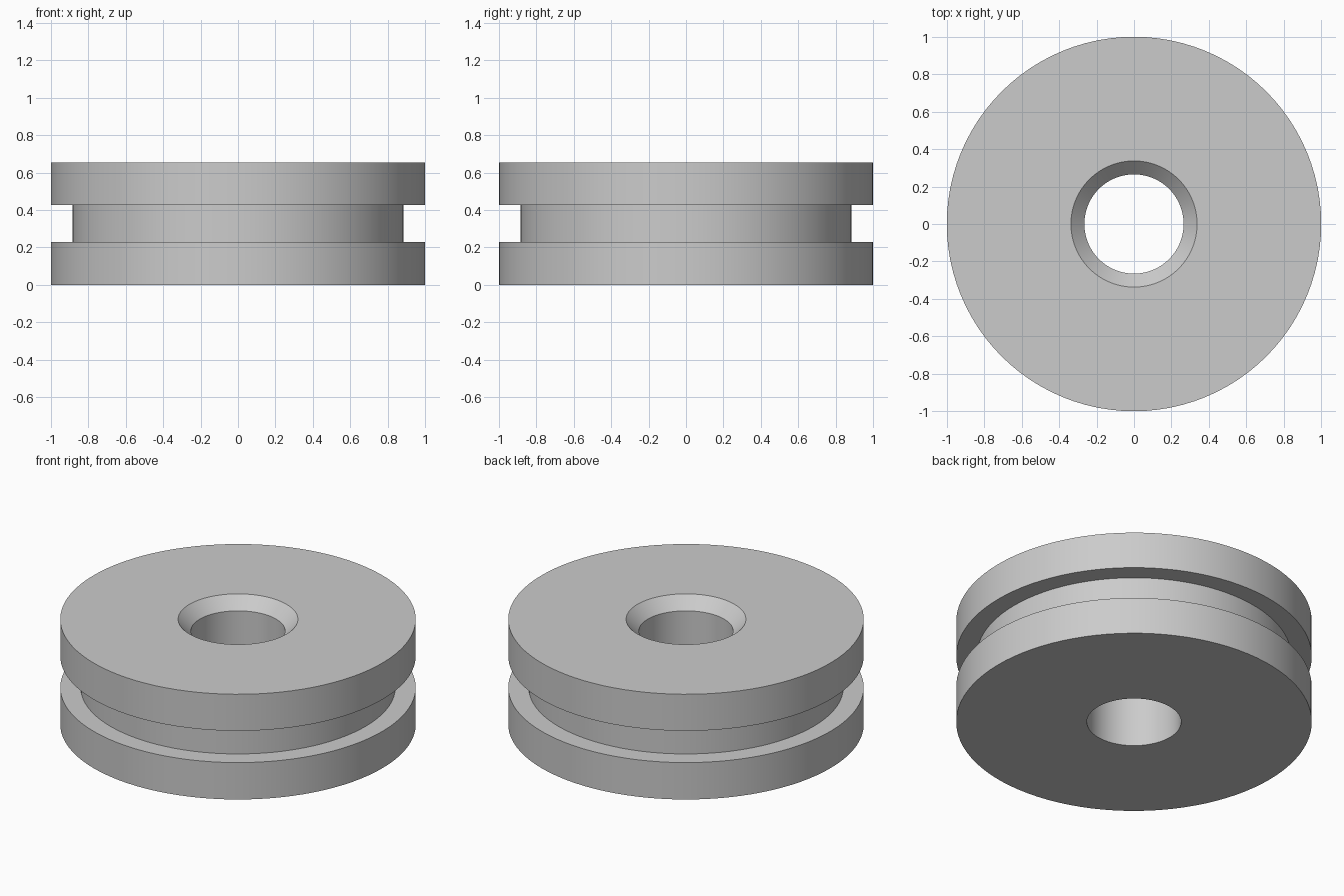
import bpy
import bmesh
from math import radians
from mathutils import Vector

SEGMENTS = 96

cube = bpy.data.objects.get("Cube")
if cube:
    bpy.data.objects.remove(cube, do_unlink=True)

# Single plain grey
grey = bpy.data.materials.new("plain grey")
grey.use_nodes = True
colour = (0.6, 0.6, 0.6, 1)
grey.diffuse_color = colour
grey.node_tree.nodes["Principled BSDF"].inputs["Base Color"].default_value = colour


def lathe(name, profile):
    """Spin a closed (radius, height) profile around the z axis."""
    bm = bmesh.new()
    verts = [bm.verts.new((r, 0, z)) for r, z in profile]
    edges = [bm.edges.new((v, verts[i - 1])) for i, v in enumerate(verts)]
    bmesh.ops.spin(bm, geom=verts + edges, cent=Vector(), axis=(0, 0, 1),
                   angle=radians(360), steps=SEGMENTS, use_merge=True)
    bmesh.ops.remove_doubles(bm, verts=bm.verts, dist=0.0001)
    bmesh.ops.recalc_face_normals(bm, faces=bm.faces)
    mesh = bpy.data.meshes.new(name)
    bm.to_mesh(mesh)
    bm.free()
    mesh.materials.append(grey)
    obj = bpy.data.objects.new(name, mesh)
    bpy.context.collection.objects.link(obj)
    return obj


# Grooved wheel: outer rims, belt groove, countersunk bore
rim, groove, bore, sink = 1.0, 0.885, 0.265, 0.337
height, low, high = 0.653, 0.229, 0.426
wheel = lathe("grooved_wheel", [
    (bore, 0), (rim, 0), (rim, low), (groove, low),
    (groove, high), (rim, high), (rim, height),
    (sink, height), (bore, height - (sink - bore)),
])

bpy.ops.object.select_all(action="DESELECT")
wheel.select_set(True)
bpy.context.view_layer.objects.active = wheel
bpy.ops.object.shade_smooth_by_angle(angle=radians(30))
